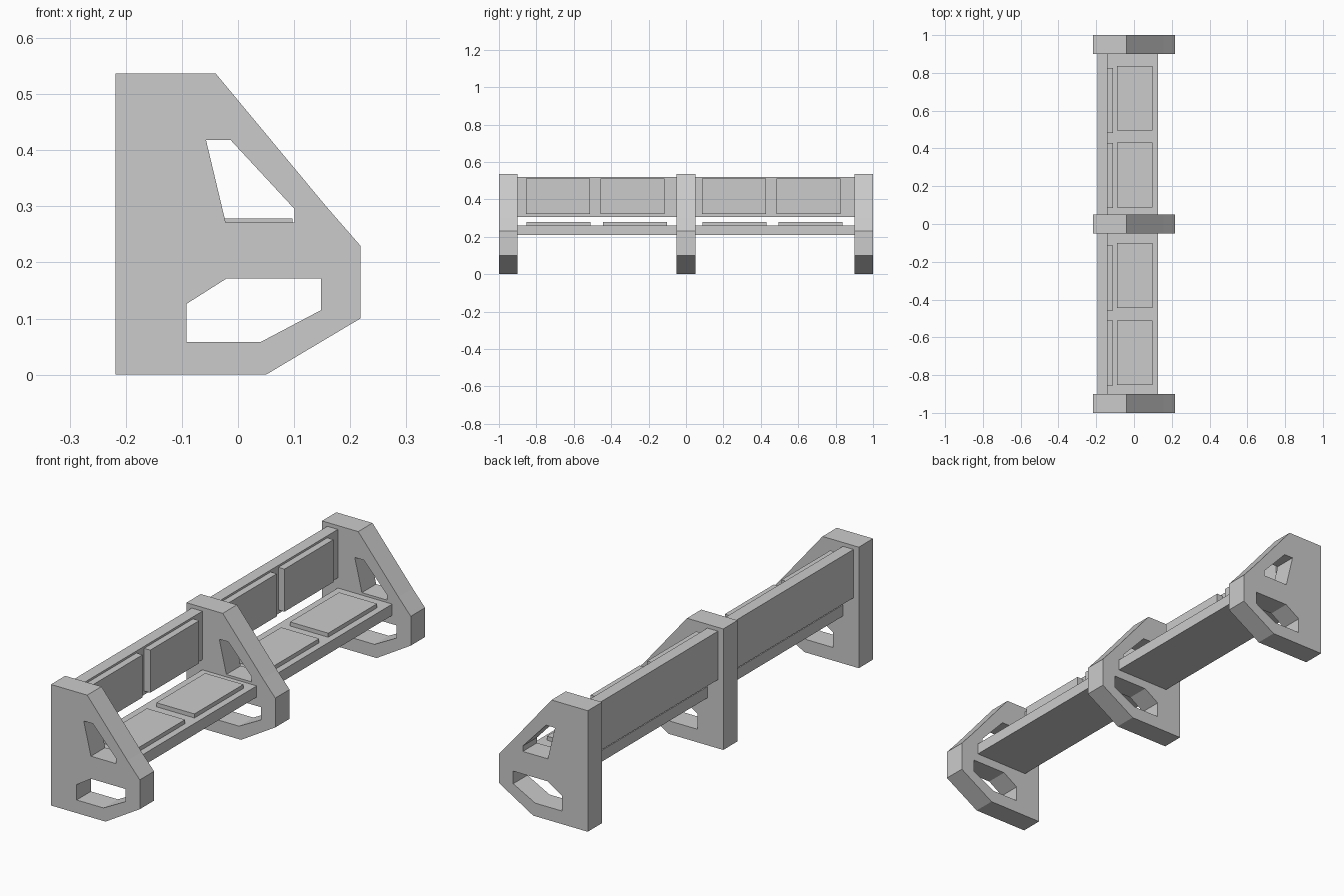
import bpy, bmesh
from mathutils import Matrix, Vector

if "Cube" in bpy.data.objects:
    bpy.data.objects.remove(bpy.data.objects["Cube"])


def box(name, x, y, z):
    """Box spanning the given (min, max) ranges."""
    size = [b - a for a, b in (x, y, z)]
    mid = [(a + b) / 2 for a, b in (x, y, z)]
    bm = bmesh.new()
    bmesh.ops.create_cube(bm, size=1, matrix=Matrix.LocRotScale(None, None, Vector(size)))
    mesh = bpy.data.meshes.new(name)
    bm.to_mesh(mesh)
    bm.free()
    obj = bpy.data.objects.new(name, mesh)
    obj.location = mid
    bpy.context.collection.objects.link(obj)
    return obj


# Side frame: outline and two openings in x, z
outline = [(-.218, 0), (.05, 0), (.218, .1), (.218, .23), (.157, .3), (-.04, .537), (-.218, .537)]
arm_hole = [(-.057, .418), (-.013, .418), (.101, .295), (.101, .271), (-.022, .271)]
leg_hole = [(-.092, .058), (.04, .058), (.148, .115), (.148, .171), (-.021, .171), (-.092, .126)]


def frame_mesh(thickness):
    bm = bmesh.new()
    for loop in (outline, arm_hole, leg_hole):
        vs = [bm.verts.new((x, -thickness / 2, z)) for x, z in loop]
        for a, b in zip(vs, vs[1:] + vs[:1]):
            bm.edges.new((a, b))
    bmesh.ops.triangle_fill(bm, edges=bm.edges[:], use_beauty=True, use_dissolve=False)
    ext = bmesh.ops.extrude_face_region(bm, geom=bm.faces[:], use_keep_orig=True)
    moved = [g for g in ext["geom"] if isinstance(g, bmesh.types.BMVert)]
    bmesh.ops.translate(bm, verts=moved, vec=(0, thickness, 0))
    bmesh.ops.recalc_face_normals(bm, faces=bm.faces[:])
    mesh = bpy.data.meshes.new("side_frame")
    bm.to_mesh(mesh)
    bm.free()
    return mesh


mesh = frame_mesh(.1)
for label, y in (("front", -.95), ("middle", 0), ("rear", .95)):
    obj = bpy.data.objects.new("side_frame_" + label, mesh)
    obj.location.y = y
    bpy.context.collection.objects.link(obj)

# Seat and backrest boards between the frames
for label, y in (("front", (-.91, -.04)), ("rear", (.04, .91))):
    box("seat_board_" + label, (-.14, .127), y, (.21, .26))
    box("backrest_board_" + label, (-.192, -.14), y, (.305, .52))

# Pads: start of each seat pad and each back pad along y
pad = .343
for i, (seat_y, back_y) in enumerate([(-.853, -.855), (-.444, -.458), (.088, .086), (.494, .483)], 1):
    box(f"seat_pad_{i}", (-.09, .097), (seat_y, seat_y + pad), (.255, .278))
    box(f"backrest_pad_{i}", (-.145, -.11), (back_y, back_y + pad), (.322, .511))
